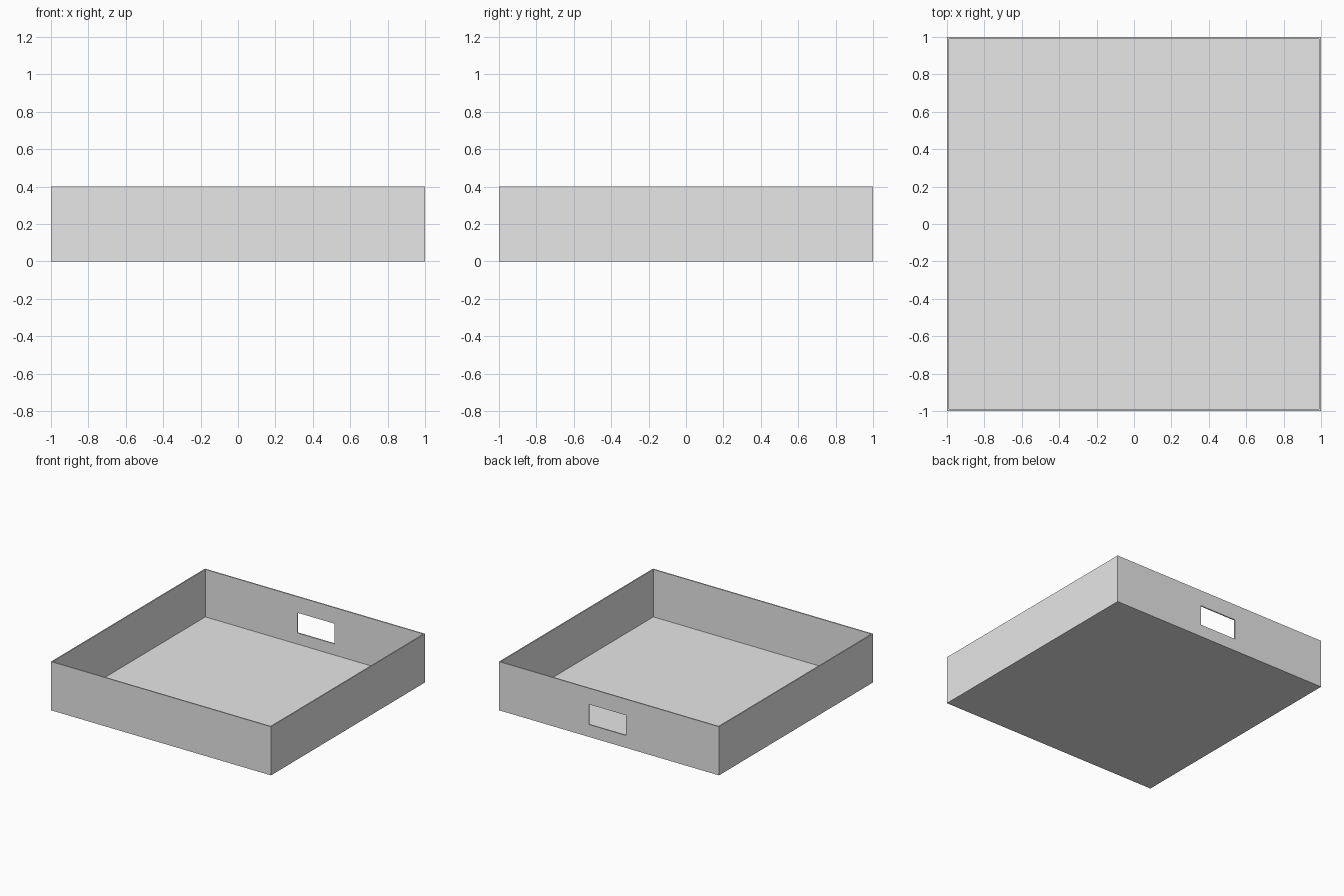
import bpy
import bmesh
from mathutils import Matrix, Vector

cube = bpy.data.objects.get("Cube")
if cube:
    bpy.data.objects.remove(cube, do_unlink=True)

HEIGHT, WALL = 0.4, 0.01

grey = bpy.data.materials.new("light_grey")
grey.use_nodes = True
colour = (0.8, 0.8, 0.8, 1)
grey.diffuse_color = colour
grey.node_tree.nodes["Principled BSDF"].inputs["Base Color"].default_value = colour


def box(name, low, high):
    """Axis-aligned box between two corners."""
    low, high = Vector(low), Vector(high)
    bm = bmesh.new()
    place = Matrix.Translation((low + high) / 2) @ Matrix.Diagonal((*(high - low), 1))
    bmesh.ops.create_cube(bm, size=1, matrix=place)
    mesh = bpy.data.meshes.new(name)
    bm.to_mesh(mesh)
    bm.free()
    mesh.materials.append(grey)
    obj = bpy.data.objects.new(name, mesh)
    bpy.context.collection.objects.link(obj)
    return obj


def cut(target, cutter):
    """Subtract a hidden cutter from the target."""
    mod = target.modifiers.new(cutter.name, "BOOLEAN")
    mod.operation = "DIFFERENCE"
    mod.solver = "EXACT"
    mod.object = cutter
    cutter.hide_render = True
    cutter.hide_set(True)


# Open tray with thin walls and floor
tray = box("tray", (-1, -1, 0), (1, 1, HEIGHT))
inner = 1 - WALL
cut(tray, box("cavity_cutter", (-inner, -inner, WALL), (inner, inner, HEIGHT + 0.1)))

# Rectangular opening through the back wall
cut(tray, box("opening_cutter", (-0.153, 0.9, 0.102), (0.182, 1.1, 0.268)))
